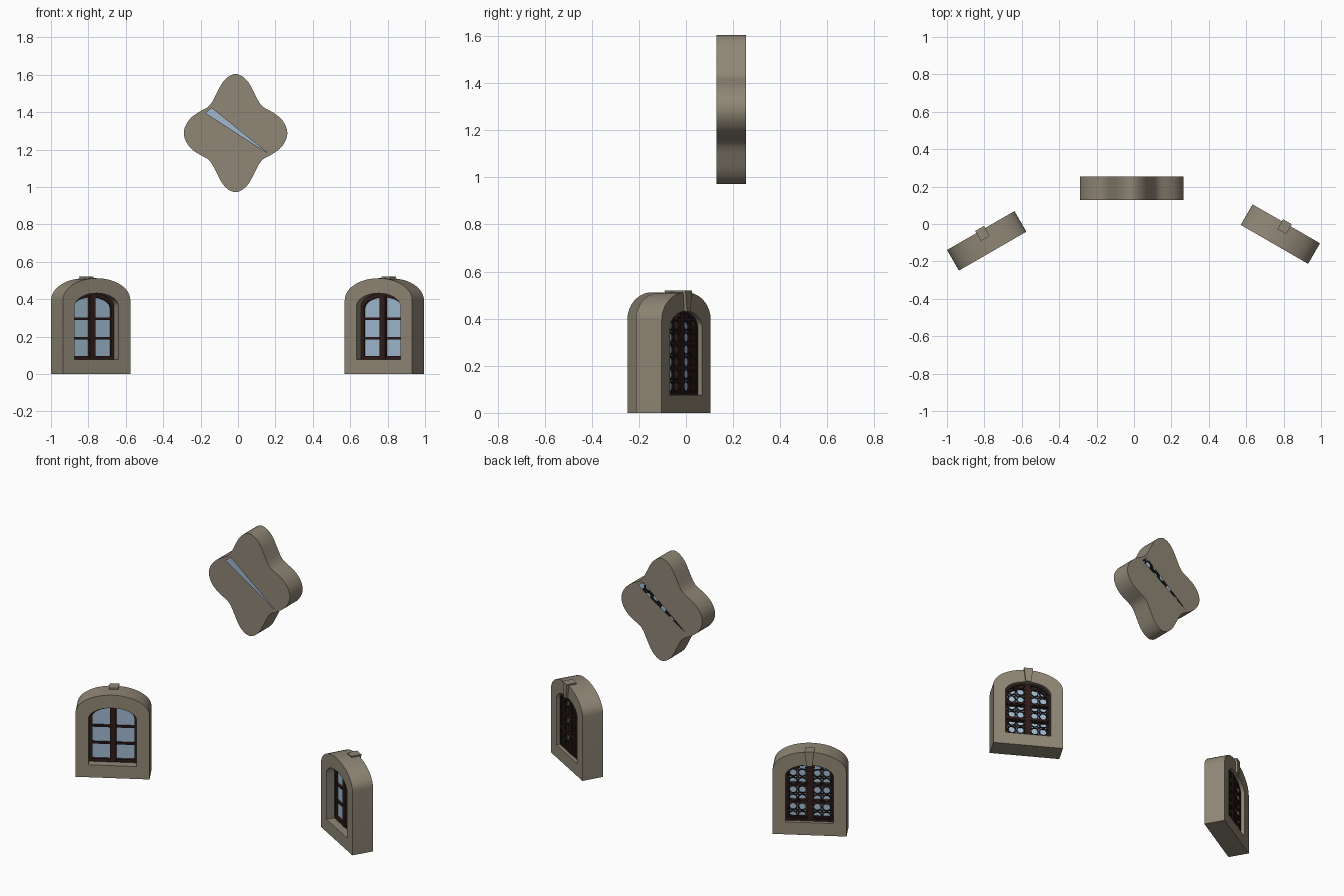
import bpy, bmesh, math
from mathutils import Matrix, Vector

cube = bpy.data.objects.get("Cube")
if cube:
    bpy.data.objects.remove(cube)


def material(name, color):
    m = bpy.data.materials.new(name)
    m.use_nodes = True
    m.diffuse_color = (*color, 1)
    m.node_tree.nodes["Principled BSDF"].inputs["Base Color"].default_value = (*color, 1)
    return m


STONE = material("stone", (0.275, 0.24, 0.18))
WOOD = material("dark_wood", (0.028, 0.011, 0.009))
IRON = material("lattice_iron", (0.02, 0.014, 0.013))
GLASS = material("blue_glass", (0.35, 0.48, 0.62))


# ---- outlines in the x-z plane ----
def arch(half, bottom, spring, top, n=24):
    pts = [(-half, bottom), (half, bottom)]
    for i in range(n + 1):
        a = math.pi * i / n
        pts.append((half * math.cos(a), spring + (top - spring) * math.sin(a)))
    return pts


def rect(x0, x1, z0, z1):
    return [(x0, z0), (x1, z0), (x1, z1), (x0, z1)]


def circle(cx, cz, r, n=14):
    return [(cx + r * math.cos(math.tau * i / n), cz + r * math.sin(math.tau * i / n))
            for i in range(n)]


def bar(cx, cz, angle, half, width):
    c, s = math.cos(angle), math.sin(angle)
    return [(cx + c * u - s * v, cz + s * u + c * v)
            for u, v in rect(-half, half, -width / 2, width / 2)]


def scaled(loop, k):
    return [(x * k, z * k) for x, z in loop]


# ---- solids: outline extruded along y, with holes ----
def slab(bm, outer, y0, y1, hole=None, back_hole=None):
    """A hole goes right through unless a different back hole is given."""
    rings = []
    for y, h in ((y0, hole), (y1, back_hole or hole)):
        loops = [[bm.verts.new((x, y, z)) for x, z in lp] for lp in (outer, h) if lp]
        edges = [bm.edges.new((lp[i - 1], lp[i])) for lp in loops for i in range(len(lp))]
        bmesh.ops.triangle_fill(bm, use_beauty=True, use_dissolve=False, edges=edges)
        rings.append(loops)
    walls = 1 if back_hole else len(rings[0])
    for a, b in list(zip(*rings))[:walls]:
        for i in range(len(a)):
            bm.faces.new((a[i - 1], a[i], b[i], b[i - 1]))


def finish(bm, name, mat, place):
    bmesh.ops.recalc_face_normals(bm, faces=bm.faces)
    me = bpy.data.meshes.new(name)
    bm.to_mesh(me)
    bm.free()
    me.materials.append(mat)
    ob = bpy.data.objects.new(name, me)
    bpy.context.collection.objects.link(ob)
    ob.matrix_world = place
    bpy.ops.object.select_all(action="DESELECT")
    ob.select_set(True)
    bpy.context.view_layer.objects.active = ob
    bpy.ops.object.shade_smooth_by_angle(angle=math.radians(30))


def part(name, mat, place, *slabs):
    bm = bmesh.new()
    for s in slabs:
        slab(bm, *s)
    finish(bm, name, mat, place)


def lattice(centres, pitch, y0, y1):
    """Touching rings with small crosses in the gaps between them."""
    pieces, corners = [], set()
    for x, z in centres:
        pieces.append((circle(x, z, pitch / 2), y0, y1, circle(x, z, pitch / 2 - 0.007)))
        for sx in (-1, 1):
            for sz in (-1, 1):
                corners.add((round(x + sx * pitch / 2, 3), round(z + sz * pitch / 2, 3)))
    for x, z in sorted(corners):
        for a in (math.pi / 4, -math.pi / 4):
            pieces.append((bar(x, z, a, 0.014, 0.007), y0, y1))
    return pieces


# ---- arched windows ----
PITCH = 0.052
OPENING = arch(0.136, 0.077, 0.36, 0.432)


def window(side, place):
    part(side + "_stone_surround", STONE, place,
         (arch(0.208, 0, 0.395, 0.512), -0.0635, 0.0635, OPENING))
    part(side + "_keystone", STONE, place,
         ([(-0.016, 0.43), (0.016, 0.43), (0.027, 0.52), (-0.027, 0.52)], 0.015, 0.076))
    part(side + "_glass", GLASS, place, (arch(0.13, 0.08, 0.36, 0.427), 0.0, 0.005))
    part(side + "_window_frame", WOOD, place,
         (OPENING, -0.015, 0.02, arch(0.118, 0.095, 0.352, 0.41)))
    part(side + "_mullion", WOOD, place, (rect(-0.017, 0.017, 0.08, 0.425), -0.02, 0.046))
    part(side + "_crossbars", WOOD, place,
         *[(rect(-0.13, 0.13, z - 0.006, z + 0.006), -0.012, 0.044) for z in (0.191, 0.295)])
    centres = [(s * x, 0.113 + PITCH * k) for k in range(6)
               for s in (-1, 1) for x in (0.042, 0.094)]
    part(side + "_lattice", IRON, place,
         (OPENING, 0.034, 0.042, arch(0.126, 0.087, 0.356, 0.422)),
         *lattice(centres, PITCH, 0.035, 0.041))


for side, x, y, turn in (("right", -0.7875, -0.09, 30), ("left", 0.7825, -0.054, -30)):
    window(side, Matrix.Translation((x, y, 0)) @ Matrix.Rotation(math.radians(turn), 4, "Z"))

# ---- four-lobed window ----
quarter = [(0, 0.316), (0.035, 0.304), (0.07, 0.27), (0.1, 0.215), (0.125, 0.167),
           (0.15, 0.138), (0.19, 0.116), (0.235, 0.085), (0.265, 0.045), (0.277, 0)]
coarse = (quarter + [(x, -z) for x, z in quarter[-2::-1]]
          + [(-x, -z) for x, z in quarter[1:]] + [(-x, z) for x, z in quarter[-2:0:-1]])


def smooth_loop(pts, steps=3):
    out, n = [], len(pts)
    for i in range(n):
        a, b, c, d = (Vector(pts[(i + k) % n]) for k in (-1, 0, 1, 2))
        for s in range(steps):
            t = s / steps
            p = b + (c - a) * t / 2 + (a - 2.5 * b + 2 * c - d / 2) * t * t \
                + (1.5 * (b - c) + (d - a) / 2) * t ** 3
            out.append((p.x, p.y))
    return out


outline = smooth_loop(coarse)
slit = [(-0.16, 0.107), (0.171, -0.107), (-0.128, 0.134)]
place = Matrix.Translation((-0.013, 0.192, 1.288))
part("lobed_stone", STONE, place,
     (outline, -0.0625, 0.0625, slit, [(-x, z) for x, z in slit]))
part("lobed_glass", GLASS, place, (scaled(outline, 0.96), -0.045, -0.04))
grid = [(i * PITCH, k * PITCH) for i in range(-3, 4) for k in range(-2, 3)
        if math.hypot(i, k) < 3.3]
part("lobed_lattice", IRON, place, *lattice(grid, PITCH, 0.042, 0.05))
